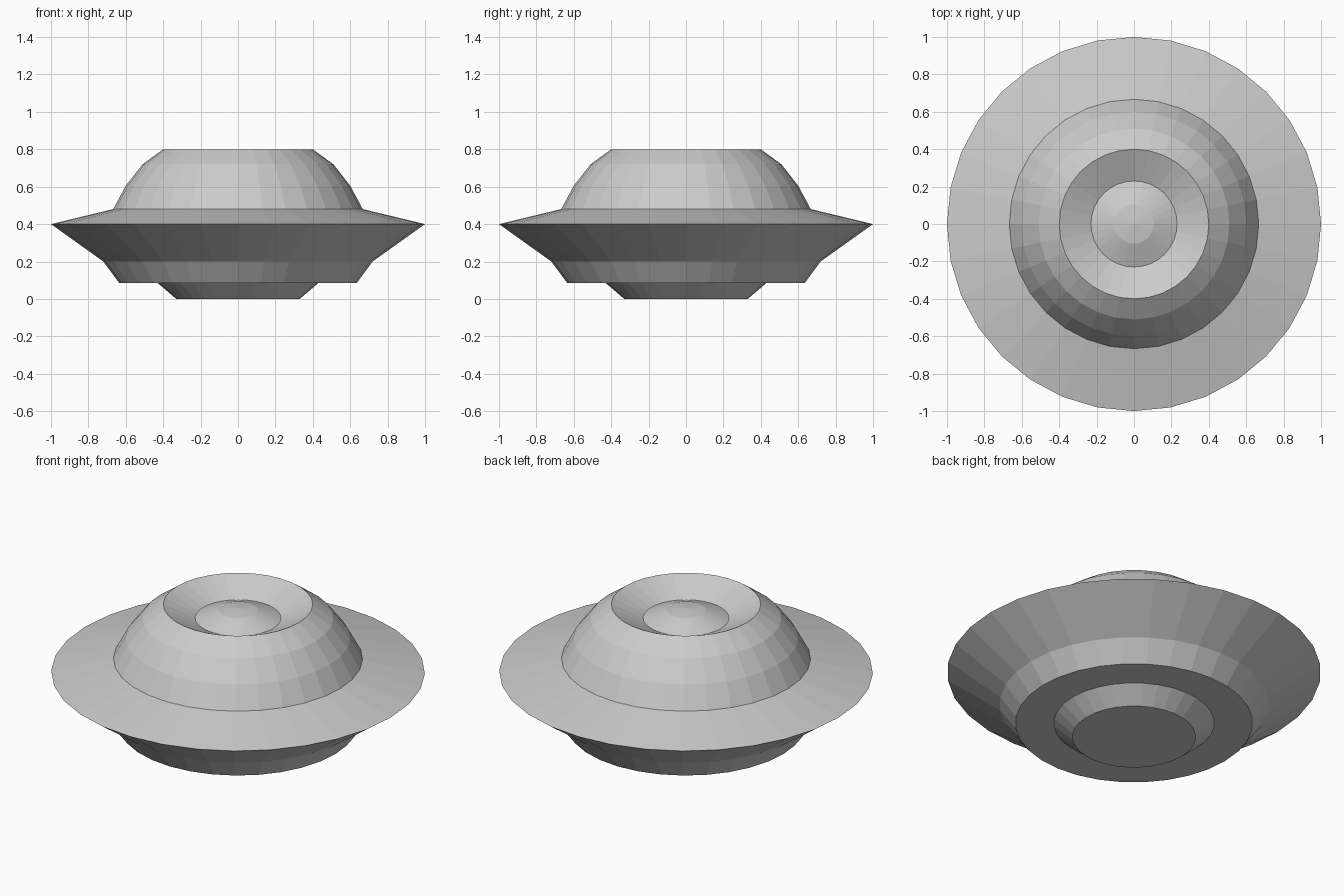
import bpy
import bmesh
from math import cos, sin, tau

SIDES = 32

cube = bpy.data.objects.get("Cube")
if cube:
    bpy.data.objects.remove(cube, do_unlink=True)

# Single flat grey for the whole craft
grey = bpy.data.materials.new("plain_grey")
grey.use_nodes = True
colour = (0.6, 0.6, 0.6, 1)
grey.diffuse_color = colour
grey.node_tree.nodes["Principled BSDF"].inputs["Base Color"].default_value = colour


def lathe(name, profile):
    """Turn a (radius, height) profile, listed from underside to top, about z."""
    bm = bmesh.new()
    rings = []
    for r, z in profile:
        if r == 0:
            rings.append([bm.verts.new((0, 0, z))] * SIDES)
        else:
            angles = [tau * i / SIDES for i in range(SIDES)]
            rings.append([bm.verts.new((r * cos(a), r * sin(a), z)) for a in angles])
    for low, high in zip(rings, rings[1:]):
        for i in range(SIDES):
            j = (i + 1) % SIDES
            corners = [low[i], low[j], high[j], high[i]]
            bm.faces.new(list(dict.fromkeys(corners)))
    mesh = bpy.data.meshes.new(name)
    bm.to_mesh(mesh)
    bm.free()
    mesh.materials.append(grey)
    obj = bpy.data.objects.new(name, mesh)
    bpy.context.collection.objects.link(obj)
    return obj


# Tapered foot under the hull
lathe("foot", [(0, 0), (0.33, 0), (0.43, 0.085)])

# Flat-bottomed hull flaring out to the thin rim
lathe("saucer_hull", [(0.43, 0.085), (0.635, 0.085), (0.72, 0.2),
                      (1, 0.4), (0.667, 0.48)])

# Rounded upper shell with a sunken bowl in its top
lathe("upper_shell", [(0.667, 0.48), (0.6, 0.605), (0.51, 0.72),
                      (0.4, 0.8), (0.23, 0.72)])

# Low button dome in the middle of the bowl
lathe("button_dome", [(0.23, 0.72), (0.105, 0.768), (0, 0.78)])
